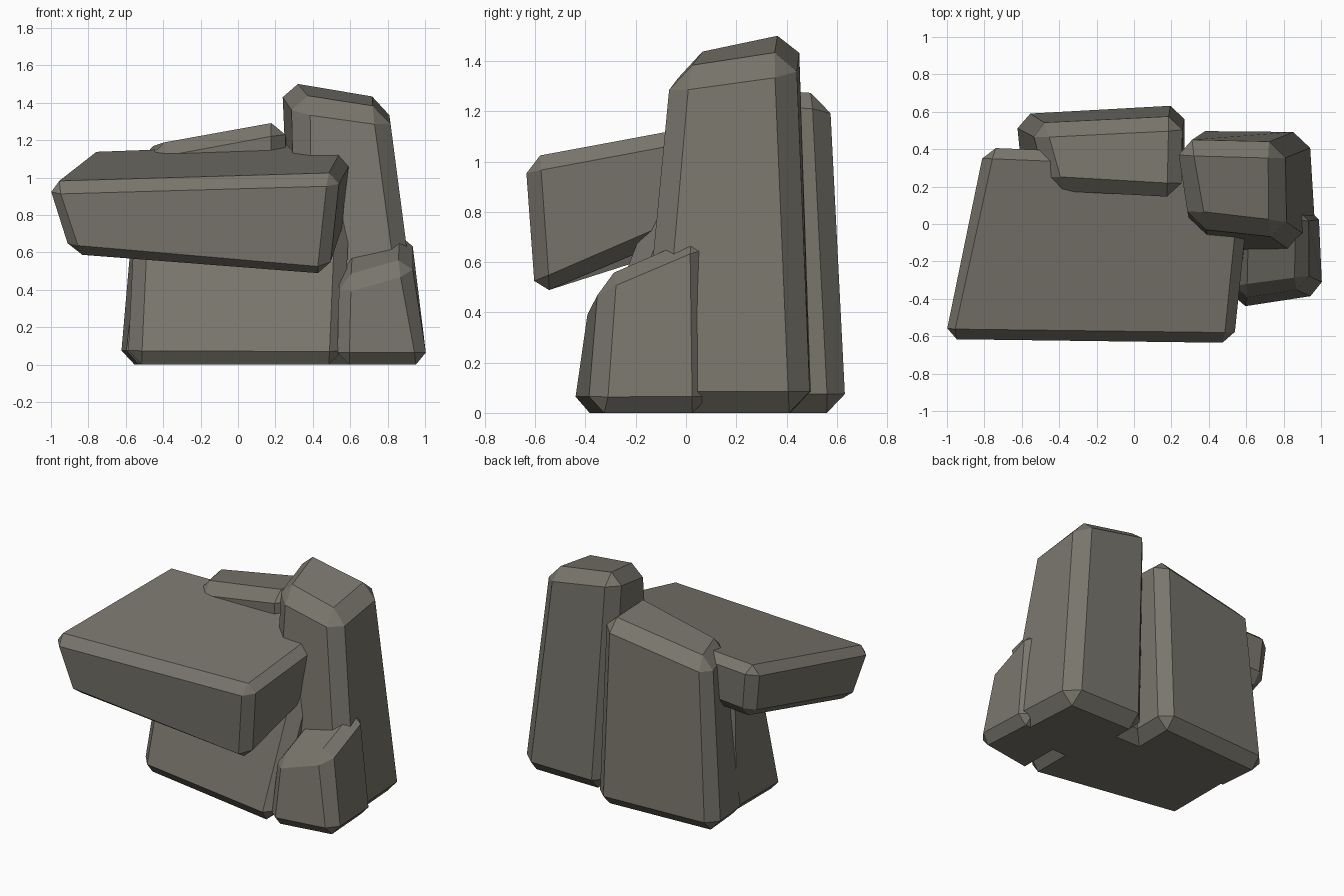
import bpy
import bmesh

cube = bpy.data.objects.get("Cube")
if cube:
    bpy.data.objects.remove(cube, do_unlink=True)

stone = bpy.data.materials.new("grey stone")
stone.use_nodes = True
colour = (0.19, 0.18, 0.15, 1)
stone.diffuse_color = colour
stone.node_tree.nodes["Principled BSDF"].inputs["Base Color"].default_value = colour


def boulder(name, bottom, top, chamfer):
    """Skewed block from two rings of four corners, with chamfered edges."""
    bm = bmesh.new()
    low = [bm.verts.new(p) for p in bottom]
    high = [bm.verts.new(p) for p in top]
    bm.faces.new(low[::-1])
    bm.faces.new(high)
    for i in range(4):
        j = (i + 1) % 4
        bm.faces.new((low[i], low[j], high[j], high[i]))
    bmesh.ops.bevel(bm, geom=bm.edges[:], offset=chamfer, segments=1,
                    profile=0.5, affect='EDGES', clamp_overlap=True)
    bmesh.ops.recalc_face_normals(bm, faces=bm.faces[:])
    mesh = bpy.data.meshes.new(name)
    bm.to_mesh(mesh)
    bm.free()
    mesh.materials.append(stone)
    obj = bpy.data.objects.new(name, mesh)
    bpy.context.collection.objects.link(obj)
    return obj


def ground(*points):
    return [(x, y, 0) for x, y in points]


# Corner order: front -x, front +x, back +x, back -x
# Tall standing stone
boulder("tall_pillar_rock",
        ground((0.32, -0.19), (0.99, -0.19), (0.945, 0.495), (0.30, 0.50)),
        [(0.30, -0.01, 1.43), (0.805, -0.07, 1.36),
         (0.80, 0.435, 1.43), (0.22, 0.45, 1.535)], 0.085)

# Overhanging slab
boulder("overhanging_slab_rock",
        [(-0.90, -0.59, 0.58), (0.48, -0.60, 0.46),
         (0.62, 0.35, 0.87), (-0.77, 0.40, 0.78)],
        [(-1.03, -0.62, 0.97), (0.54, -0.64, 1.015),
         (0.64, 0.35, 1.20), (-0.805, 0.41, 1.145)], 0.06)

# Block supporting the slab
boulder("base_rock",
        ground((-0.59, -0.27), (0.56, -0.47), (0.56, 0.36), (-0.59, 0.36)),
        [(-0.55, -0.09, 0.90), (0.60, -0.10, 0.92),
         (0.60, 0.30, 0.95), (-0.53, 0.30, 0.92)], 0.075)

# Upright block at the back
boulder("back_rock",
        ground((-0.60, 0.18), (0.27, 0.18), (0.27, 0.64), (-0.635, 0.59)),
        [(-0.45, 0.18, 1.18), (0.25, 0.14, 1.31),
         (0.26, 0.575, 1.28), (-0.55, 0.535, 1.15)], 0.075)

# Small block beside the pillar
boulder("small_side_rock",
        ground((0.53, -0.46), (1.02, -0.38), (0.99, 0.09), (0.53, 0.09)),
        [(0.54, -0.39, 0.44), (0.92, -0.34, 0.55),
         (0.93, 0.08, 0.73), (0.55, 0.08, 0.65)], 0.065)
